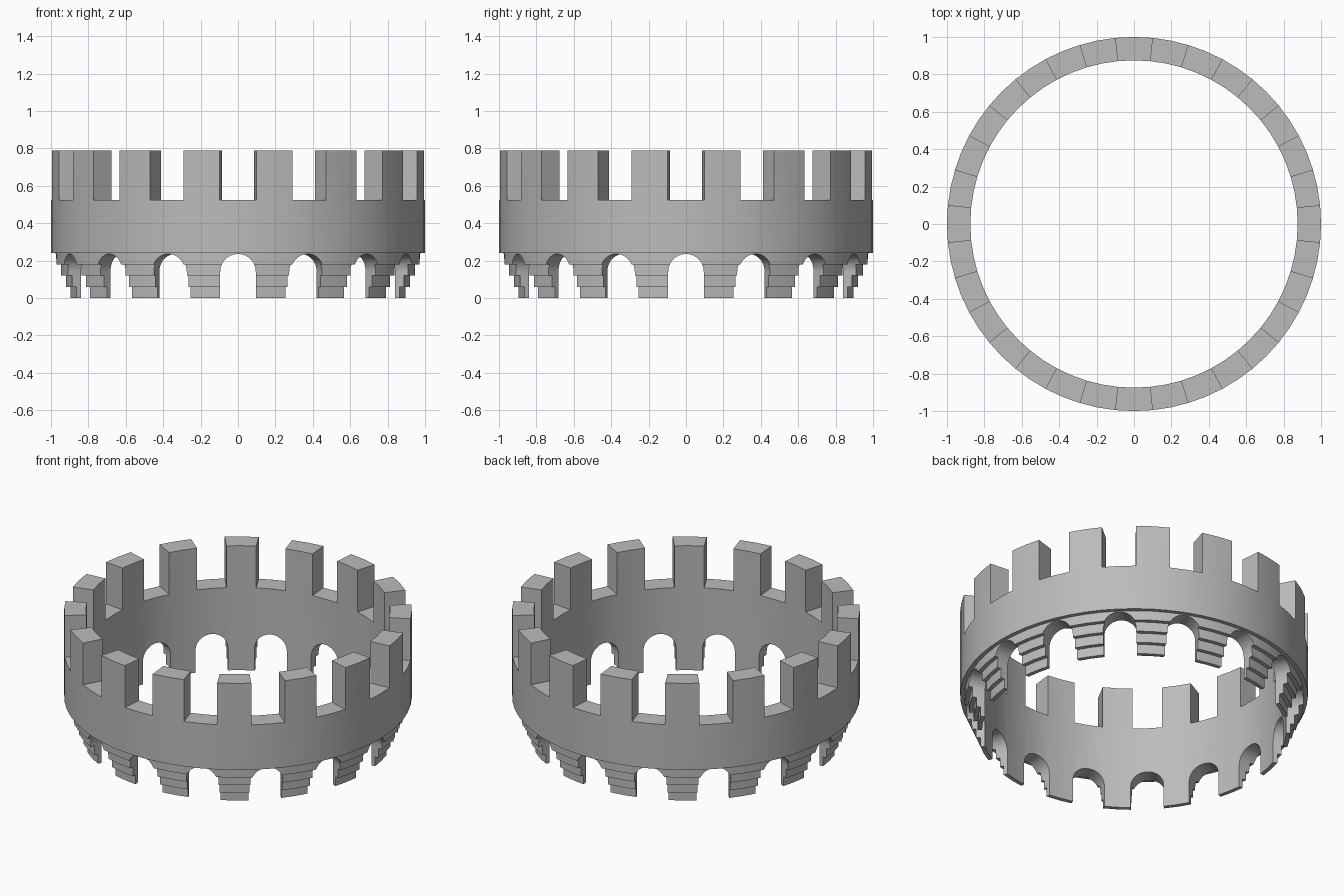
import bpy, bmesh
from math import sin, cos, pi, tau
from mathutils import Matrix, Vector

cube = bpy.data.objects.get("Cube")
if cube:
    bpy.data.objects.remove(cube, do_unlink=True)

SEGMENTS, BAYS = 64, 16
INNER, OUTER = 0.875, 1.0
STEP_H, STEP_R = 0.06, 0.025
BAND_TOP, MERLON_TOP = 0.525, 0.79
ARCH_W, ARCH_TOP = 0.095, 0.236

stone = bpy.data.materials.new("grey_stone")
stone.use_nodes = True
colour = (0.5, 0.5, 0.5, 1)
stone.diffuse_color = colour
stone.node_tree.nodes["Principled BSDF"].inputs["Base Color"].default_value = colour


def make_object(name, bm):
    bmesh.ops.recalc_face_normals(bm, faces=bm.faces)
    mesh = bpy.data.meshes.new(name)
    bm.to_mesh(mesh)
    bm.free()
    mesh.materials.append(stone)
    obj = bpy.data.objects.new(name, mesh)
    bpy.context.collection.objects.link(obj)
    return obj


# Wall section: stepped corbel courses below a plain band
profile = [(INNER, 0)]
for i in range(4):
    r = INNER + STEP_R * (i + 1)
    profile += [(r, i * STEP_H), (r, (i + 1) * STEP_H)]
profile += [(OUTER, 4 * STEP_H), (OUTER, BAND_TOP), (INNER, BAND_TOP)]

bm = bmesh.new()
rings = []
for s in range(SEGMENTS):
    a = tau * s / SEGMENTS
    rings.append([bm.verts.new((r * cos(a), r * sin(a), z)) for r, z in profile])
merlon_faces = []
count = len(profile)
for s in range(SEGMENTS):
    here, after = rings[s], rings[(s + 1) % SEGMENTS]
    for k in range(count):
        n = (k + 1) % count
        face = bm.faces.new((here[k], after[k], after[n], here[n]))
        if k == count - 2 and s % 4 in (1, 2):
            merlon_faces.append(face)

# Merlons: raise alternate pairs of top faces
raised = bmesh.ops.extrude_face_region(bm, geom=merlon_faces)["geom"]
bmesh.ops.translate(bm, vec=Vector((0, 0, MERLON_TOP - BAND_TOP)),
                    verts=[g for g in raised if isinstance(g, bmesh.types.BMVert)])
leftover = [f for f in merlon_faces if f.is_valid]
if leftover:
    bmesh.ops.delete(bm, geom=leftover, context='FACES')
wall = make_object("crenellated_wall", bm)

# Round-headed arch cutters, one per bay
spring = ARCH_TOP - ARCH_W
outline = [(-ARCH_W, -0.1), (ARCH_W, -0.1)]
outline += [(ARCH_W * cos(pi * i / 20), spring + ARCH_W * sin(pi * i / 20))
            for i in range(21)]
bm = bmesh.new()
for b in range(BAYS):
    turn = Matrix.Rotation(tau * b / BAYS, 3, 'Z')
    near, far = [[bm.verts.new(turn @ Vector((x, y, z))) for y, z in outline]
                 for x in (0.7, 1.2)]
    bm.faces.new(near)
    bm.faces.new(far)
    for k in range(len(outline)):
        n = (k + 1) % len(outline)
        bm.faces.new((near[k], near[n], far[n], far[k]))
cutter = make_object("arch_cutter", bm)
cutter.hide_render = True

# Cut the arches, then discard the helper
cut = wall.modifiers.new("arches", 'BOOLEAN')
cut.operation = 'DIFFERENCE'
cut.solver = 'EXACT'
cut.object = cutter
for obj in bpy.context.selected_objects:
    obj.select_set(False)
bpy.context.view_layer.objects.active = wall
wall.select_set(True)
bpy.ops.object.modifier_apply(modifier=cut.name)
bpy.data.objects.remove(cutter, do_unlink=True)
bpy.ops.object.shade_smooth_by_angle(angle=pi / 6)
